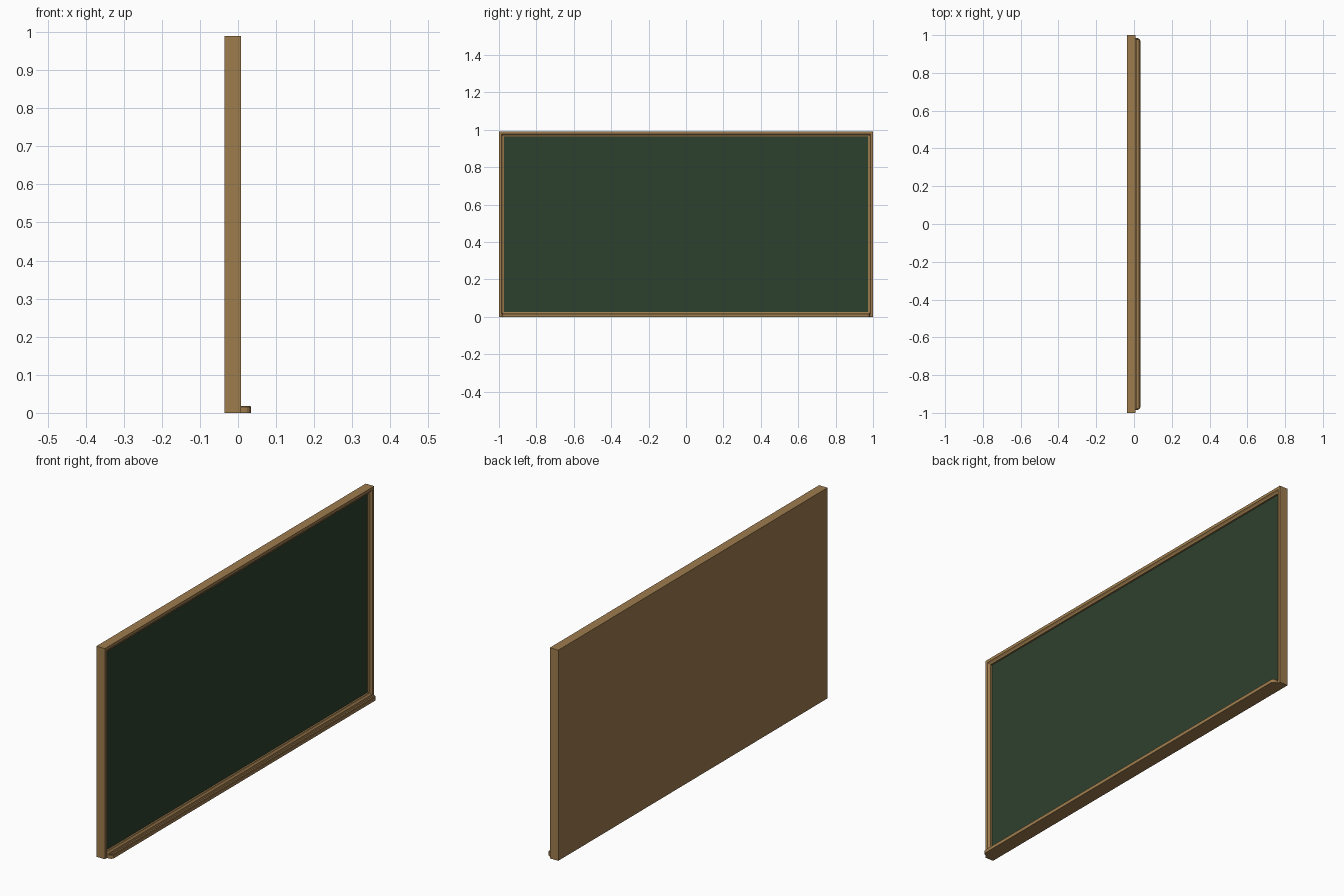
import bpy, bmesh, math

if "Cube" in bpy.data.objects:
    bpy.data.objects.remove(bpy.data.objects["Cube"])


def material(name, rgb):
    m = bpy.data.materials.new(name)
    m.diffuse_color = (*rgb, 1.0)
    m.use_nodes = True
    m.node_tree.nodes["Principled BSDF"].inputs["Base Color"].default_value = m.diffuse_color
    return m


wood = material("wood", (0.34, 0.20, 0.075))
green = material("board green", (0.027, 0.052, 0.027))


def make_object(name, bm, mat):
    bmesh.ops.recalc_face_normals(bm, faces=bm.faces)
    me = bpy.data.meshes.new(name)
    bm.to_mesh(me)
    bm.free()
    me.materials.append(mat)
    ob = bpy.data.objects.new(name, me)
    bpy.context.collection.objects.link(ob)
    return ob


H = 0.99
BACK, FRONT, RECESS = -0.036, 0.008, -0.008


def ring(bm, inset, x):
    y, lo, hi = 1.0 - inset, inset, H - inset
    return [bm.verts.new((x, a, b)) for a, b in ((-y, lo), (y, lo), (y, hi), (-y, hi))]


def stack(bm, loops):
    for a, b in zip(loops, loops[1:]):
        n = len(a)
        for i in range(n):
            j = (i + 1) % n
            bm.faces.new((a[i], a[j], b[j], b[i]))


# Wooden frame with closed back and a stepped, bevelled inner edge
bm = bmesh.new()
profile = [(0, BACK), (0, FRONT), (0.014, FRONT), (0.020, 0.002),
           (0.026, 0.000), (0.026, RECESS - 0.006)]
rings = [ring(bm, i, x) for i, x in profile]
stack(bm, rings)
bm.faces.new(rings[0])
bm.faces.new(rings[-1])
make_object("frame", bm, wood)

# Green writing surface
bm = bmesh.new()
bmesh.ops.create_cube(bm, size=1.0)
for v in bm.verts:
    v.co = (RECESS - 0.003 + v.co.x * 0.006, v.co.y * 1.948,
            H / 2 + v.co.z * (H - 0.052))
make_object("writing_surface", bm, green)


# Chalk tray: rounded plan outline with a lip around a shallow groove
def tray_loop(bm, inset, z):
    x0, x1, y = 0.007 + inset, 0.034 - inset, 0.984 - inset
    r = 0.016 - inset
    half = [(x0, y)]
    for k in range(5):
        a = math.radians(90 - 90 * k / 4)
        half.append((x1 - r + r * math.cos(a), y - r + r * math.sin(a)))
    pts = half + [(x, -yy) for x, yy in reversed(half)]
    return [bm.verts.new((x, yy, z)) for x, yy in pts]


bm = bmesh.new()
loops = [tray_loop(bm, i, z) for i, z in
         ((0, 0.0), (0, 0.016), (0.002, 0.018), (0.005, 0.018), (0.007, 0.010))]
stack(bm, loops)
bm.faces.new(loops[0])
bm.faces.new(loops[-1])
make_object("chalk_tray", bm, wood)
